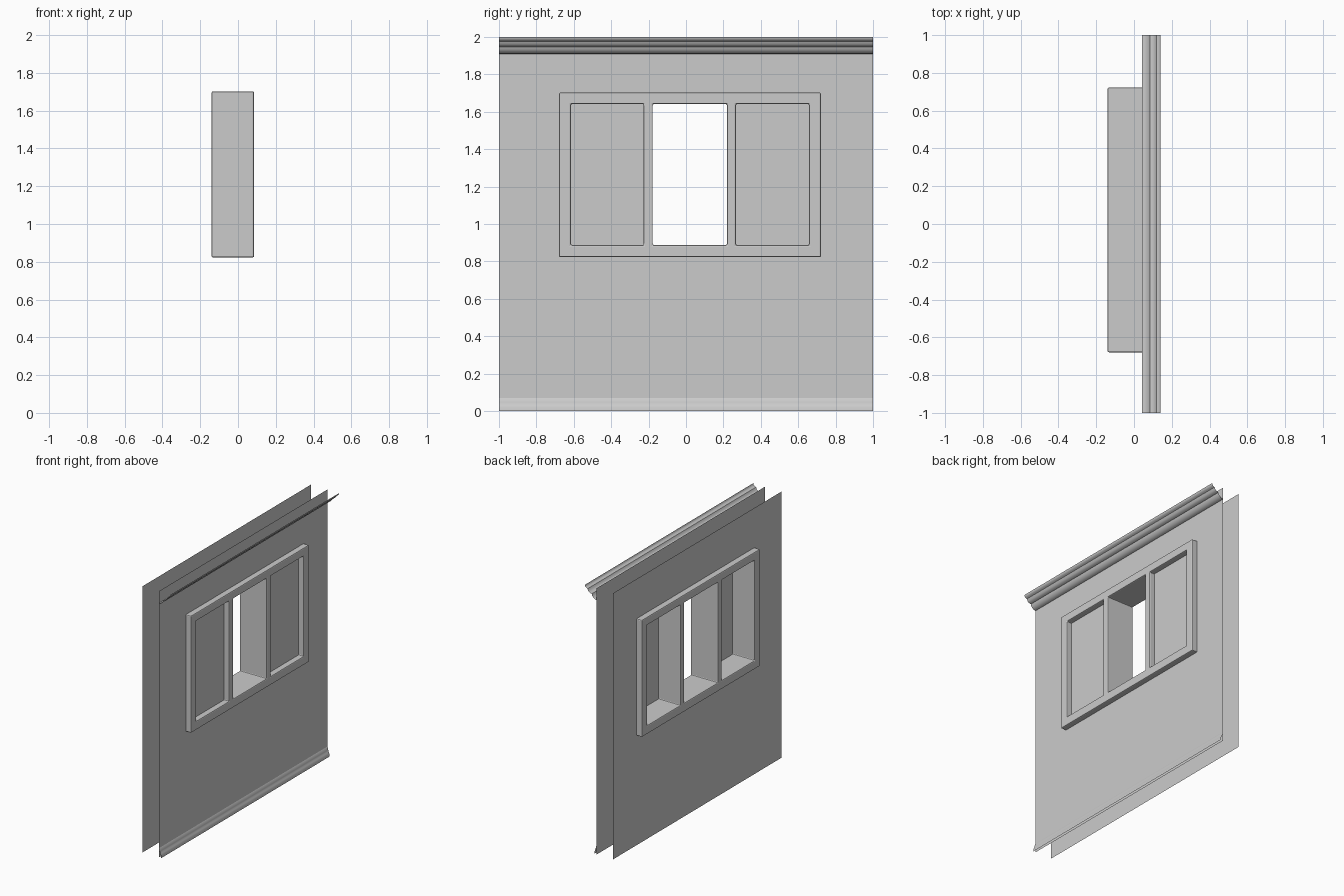
import bpy, bmesh

if "Cube" in bpy.data.objects:
    bpy.data.objects.remove(bpy.data.objects["Cube"])

FRONT_X, BACK_X = 0.042, -0.095     # the two wall skins


def finish(name, bm):
    mesh = bpy.data.meshes.new(name)
    bm.to_mesh(mesh)
    bm.free()
    obj = bpy.data.objects.new(name, mesh)
    bpy.context.collection.objects.link(obj)
    return obj


def panel(name, x, ys, zs, holes, flip=False, depth=0):
    """Upright sheet at x, split at ys and zs; cells listed in holes stay open."""
    bm = bmesh.new()
    v = [[bm.verts.new((x, y, z)) for z in zs] for y in ys]
    for i in range(len(ys) - 1):
        for j in range(len(zs) - 1):
            if (i, j) not in holes:
                bm.faces.new((v[i][j], v[i + 1][j], v[i + 1][j + 1], v[i][j + 1]))
    bmesh.ops.delete(bm, geom=[p for p in bm.verts if not p.link_faces], context='VERTS')
    if depth:
        ext = bmesh.ops.extrude_face_region(bm, geom=bm.faces[:], use_keep_orig=True)
        moved = [g for g in ext['geom'] if isinstance(g, bmesh.types.BMVert)]
        bmesh.ops.translate(bm, vec=(depth, 0, 0), verts=moved)
        bmesh.ops.recalc_face_normals(bm, faces=bm.faces)
    elif flip:
        bmesh.ops.reverse_faces(bm, faces=bm.faces)
    return finish(name, bm)


def moulding(name, profile):
    """Open (x, z) profile, listed bottom to top, swept along the wall."""
    bm = bmesh.new()
    a = [bm.verts.new((x, -1, z)) for x, z in profile]
    b = [bm.verts.new((x, 1, z)) for x, z in profile]
    for i in range(len(profile) - 1):
        bm.faces.new((a[i], b[i], b[i + 1], a[i + 1]))
    return smooth(finish(name, bm))


def smooth(obj):
    bpy.ops.object.select_all(action='DESELECT')
    obj.select_set(True)
    bpy.context.view_layer.objects.active = obj
    bpy.ops.object.shade_smooth_by_angle(angle=0.6)
    return obj


# Wall skins: the front one closes the side bays, the back one opens all three
panel("front_wall", FRONT_X, [-1, -0.2, 0.243, 1], [0, 0.86, 1.67, 2], {(1, 1)})
panel("back_wall", BACK_X, [-1, -0.65, 0.69, 1], [0, 0.86, 1.67, 2], {(1, 1)}, flip=True)

# Window frame with three openings
frame = panel("window_frame", -0.14,
              [-0.679, -0.615, -0.226, -0.178, 0.219, 0.267, 0.658, 0.722],
              [0.823, 0.888, 1.641, 1.702], {(1, 1), (3, 1), (5, 1)}, depth=0.225)
bevel = frame.modifiers.new("soft_edges", 'BEVEL')
bevel.width, bevel.segments, bevel.limit_method = 0.007, 2, 'ANGLE'

# Crown moulding: two rolls and a top fascia
moulding("cornice", [(0.042, 1.91), (0.056, 1.912), (0.070, 1.921), (0.080, 1.934),
                     (0.084, 1.947), (0.089, 1.948), (0.102, 1.952), (0.112, 1.961),
                     (0.118, 1.976), (0.122, 1.978), (0.132, 1.982), (0.138, 1.989),
                     (0.14, 2.0)])

# Skirting
moulding("skirting", [(0.062, 0), (0.060, 0.018), (0.056, 0.030), (0.051, 0.038),
                      (0.050, 0.046), (0.047, 0.060), (0.042, 0.069)])
